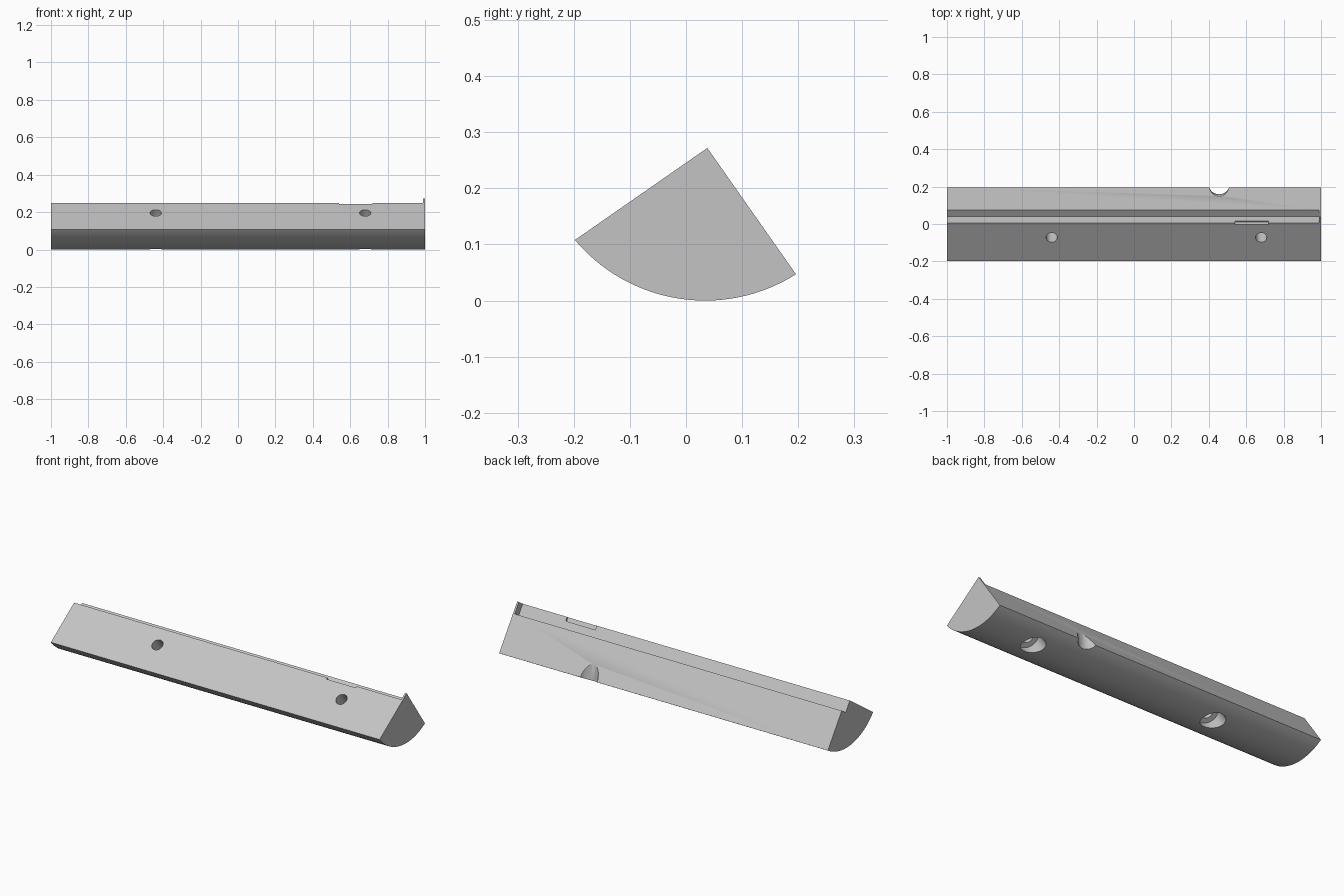
import bpy, bmesh, math
from mathutils import Vector

cube = bpy.data.objects.get("Cube")
if cube:
    bpy.data.objects.remove(cube, do_unlink=True)

grey = bpy.data.materials.new("light grey")
grey.use_nodes = True
grey.diffuse_color = (0.55, 0.55, 0.55, 1)
grey.node_tree.nodes["Principled BSDF"].inputs["Base Color"].default_value = (0.55, 0.55, 0.55, 1)

# Cross-section frame: apex with the two straight sides at right angles (y, z)
apex = Vector((0.038, 0.272))
front_tip = Vector((-0.198, 0.108))
back_tip = Vector((0.196, 0.047))
down_front = (front_tip - apex).normalized()
down_back = (back_tip - apex).normalized()


def section(u, v):
    """Point u along the front side and v along the back side from the apex."""
    return apex + down_front * u + down_back * v


def prism(name, points, x0, x1):
    """Extrude a (y, z) outline along x."""
    bm = bmesh.new()
    face = bm.faces.new([bm.verts.new((x0, p[0], p[1])) for p in points])
    grown = bmesh.ops.extrude_face_region(bm, geom=[face])
    moved = [v for v in grown["geom"] if isinstance(v, bmesh.types.BMVert)]
    bmesh.ops.translate(bm, verts=moved, vec=(x1 - x0, 0, 0))
    bmesh.ops.recalc_face_normals(bm, faces=bm.faces)
    mesh = bpy.data.meshes.new(name)
    bm.to_mesh(mesh)
    bm.free()
    mesh.materials.append(grey)
    obj = bpy.data.objects.new(name, mesh)
    bpy.context.collection.objects.link(obj)
    return obj


def block(name, u0, u1, v0, v1, x0, x1):
    corners = [(u0, v0), (u1, v0), (u1, v1), (u0, v1)]
    return prism(name, [section(u, v) for u, v in corners], x0, x1)


def drill(name, x, start, end, radius):
    """Cylinder between two (y, z) points at a given x."""
    a, b = Vector((x, *start)), Vector((x, *end))
    bpy.ops.mesh.primitive_cylinder_add(
        vertices=48, radius=radius, depth=(b - a).length, location=(a + b) / 2,
        rotation=(b - a).to_track_quat('Z', 'Y').to_euler())
    obj = bpy.context.object
    obj.name = name
    obj.data.materials.append(grey)
    return obj


# Body: wedge with a rounded underside
arc_centre, arc_radius = Vector((0.034, 0.303)), 0.303
a0, a1 = (math.atan2(*(t - arc_centre).yx) for t in (front_tip, back_tip))
steps = 40
outline = [apex]
for i in range(steps + 1):
    a = a0 + (a1 - a0) * i / steps
    outline.append(arc_centre + arc_radius * Vector((math.cos(a), math.sin(a))))
body = prism("wedge_rail", outline, -1, 1)

# Rebate along the ridge, closed by a thin wall at one end, with a shallow recess
cutters = [
    block("ridge_rebate", -0.1, 0.041, -0.1, 0.064, -1.1, 0.99),
    block("rebate_recess", 0.03, 0.05, -0.1, 0.022, 0.54, 0.72),
]

# Counterbored screw holes, square to the front side
for x in (-0.44, 0.68):
    cutters.append(drill("screw_hole", x, section(0.134, -0.1), section(0.134, 0.4), 0.03))
    cutters.append(drill("counterbore", x, section(0.134, 0.155), section(0.134, 0.4), 0.058))

# Half-round cable notch on the rear lower edge
cutters.append(drill("cable_notch", 0.455, (0.187, 0.25), (0.23, -0.1), 0.055))

for cutter in cutters:
    cutter.hide_render = True
    mod = body.modifiers.new(cutter.name, 'BOOLEAN')
    mod.operation = 'DIFFERENCE'
    mod.solver = 'EXACT'
    mod.object = cutter

bpy.ops.object.select_all(action='DESELECT')
body.select_set(True)
bpy.context.view_layer.objects.active = body
for mod in list(body.modifiers):
    bpy.ops.object.modifier_apply(modifier=mod.name)
for cutter in cutters:
    bpy.data.objects.remove(cutter, do_unlink=True)
bpy.ops.object.shade_smooth_by_angle(angle=math.radians(30))
